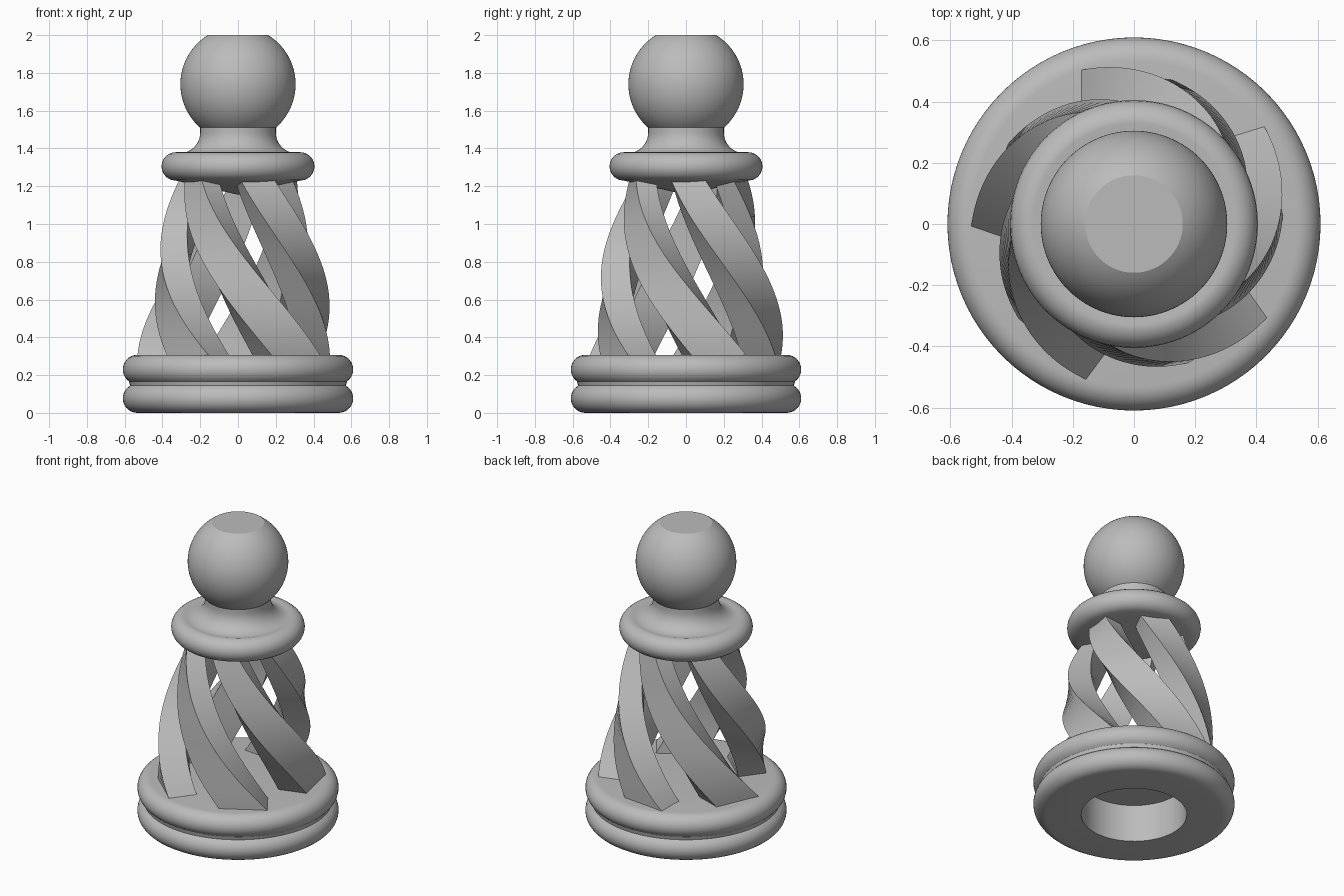
import bpy, bmesh
from math import sin, cos, radians, tau
from mathutils import Matrix, Vector

cube = bpy.data.objects.get("Cube")
if cube:
    bpy.data.objects.remove(cube, do_unlink=True)

# One plain grey for the whole piece
grey = bpy.data.materials.new("plain_grey")
grey.use_nodes = True
colour = (0.5, 0.5, 0.5, 1)
grey.diffuse_color = colour
grey.node_tree.nodes["Principled BSDF"].inputs["Base Color"].default_value = colour


def finish(name, bm):
    bmesh.ops.remove_doubles(bm, verts=bm.verts, dist=0.0001)
    bmesh.ops.recalc_face_normals(bm, faces=bm.faces)
    mesh = bpy.data.meshes.new(name)
    bm.to_mesh(mesh)
    bm.free()
    mesh.materials.append(grey)
    obj = bpy.data.objects.new(name, mesh)
    bpy.context.collection.objects.link(obj)
    bpy.ops.object.select_all(action="DESELECT")
    obj.select_set(True)
    bpy.context.view_layer.objects.active = obj
    bpy.ops.object.shade_smooth_by_angle(angle=radians(32))
    return obj


def arc(r, z, size, start, end, steps=12):
    """Points (radius, height) along an arc of a turned profile."""
    angles = [radians(start + (end - start) * i / steps) for i in range(steps + 1)]
    return [(r + size * cos(a), z + size * sin(a)) for a in angles]


def lathe(name, profile, segments=96):
    bm = bmesh.new()
    verts = [bm.verts.new((r, 0, z)) for r, z in profile]
    edges = [bm.edges.new(pair) for pair in zip(verts, verts[1:])]
    bmesh.ops.spin(bm, geom=verts + edges, cent=(0, 0, 0), axis=(0, 0, 1),
                   angle=tau, steps=segments, use_merge=True)
    return finish(name, bm)


# Base: two stacked rounded rings with a blind hole underneath
lathe("base", [(0, 0.25), (0.32, 0.25), (0.32, 0)]
      + arc(0.533, 0.077, 0.077, -90, 60)
      + arc(0.533, 0.23, 0.077, -55, 90) + [(0, 0.307)])

# Collar, flared neck and flat-topped ball, turned as one piece
lathe("head", [(0, 1.155)]
      + arc(0.33, 1.305, 0.075, -90, 90)
      + arc(0.31, 1.485, 0.11, -90, -180)
      + arc(0, 1.74, 0.305, -49, 58.5, 32) + [(0, 2)])

# Five twisted struts: a rectangle that turns and shrinks as it rises
BOTTOM, TOP, LEVELS = 0.3, 1.24, 28
SECTION = [Vector(p) for p in ((0.423, 0.324, 0), (0.487, 0.034, 0),
                               (0.316, -0.019, 0), (0.252, 0.271, 0))]


def strut(name, turn):
    bm = bmesh.new()
    rings = []
    for i in range(LEVELS + 1):
        t = i / LEVELS
        scale = 1 - 0.2 * t - 0.19 * t * t
        spin = Matrix.Rotation(turn - radians(92) * t, 3, "Z")
        lift = Vector((0, 0, BOTTOM + (TOP - BOTTOM) * t))
        rings.append([bm.verts.new(spin @ (p * scale) + lift) for p in SECTION])
    for low, high in zip(rings, rings[1:]):
        for j in range(4):
            k = (j + 1) % 4
            bm.faces.new((low[j], low[k], high[k], high[j]))
    bm.faces.new(rings[0])
    bm.faces.new(rings[-1])
    return finish(name, bm)


for n in range(5):
    strut(f"strut_{n + 1}", tau * n / 5)
